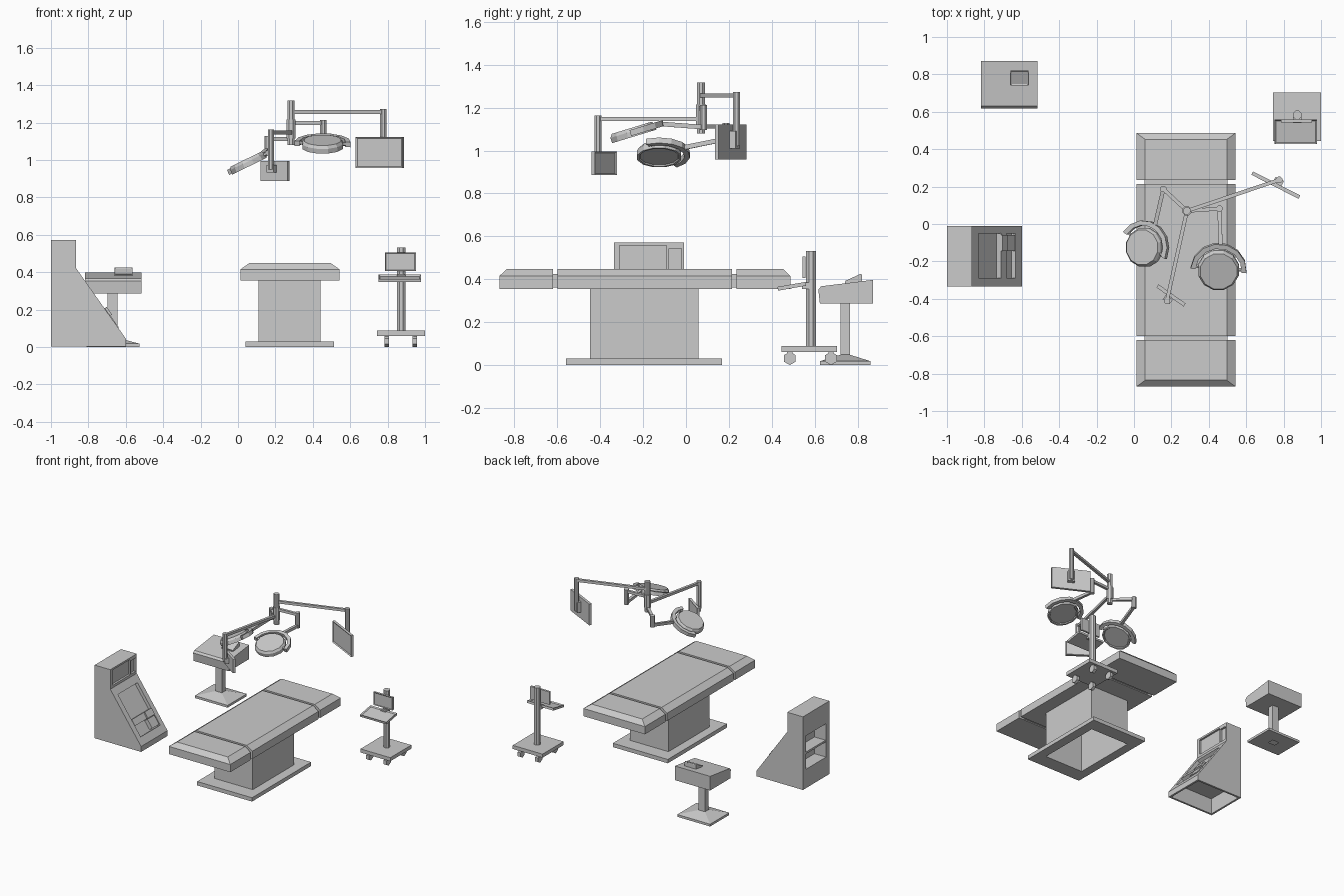
import bpy, bmesh
from math import sin, cos, pi, radians, atan2
from mathutils import Vector, Matrix, Euler

if "Cube" in bpy.data.objects:
    bpy.data.objects.remove(bpy.data.objects["Cube"])


def finish(name, bm, mat=None):
    bmesh.ops.recalc_face_normals(bm, faces=bm.faces)
    me = bpy.data.meshes.new(name)
    bm.to_mesh(me)
    bm.free()
    ob = bpy.data.objects.new(name, me)
    bpy.context.collection.objects.link(ob)
    if mat:
        ob.matrix_world = mat
    return ob


def loft(name, rings, bottom=True, top=True, loop=False, mat=None):
    """Skin a list of equal-length point rings."""
    bm = bmesh.new()
    vs = [[bm.verts.new(p) for p in r] for r in rings]
    n = len(vs[0])
    pairs = list(zip(vs, vs[1:])) + ([(vs[-1], vs[0])] if loop else [])
    for a, b in pairs:
        for i in range(n):
            j = (i + 1) % n
            bm.faces.new((a[i], a[j], b[j], b[i]))
    if bottom and not loop:
        bm.faces.new(vs[0])
    if top and not loop:
        bm.faces.new(vs[-1])
    return finish(name, bm, mat)


def rect(x0, x1, y0, y1, z):
    return [(x0, y0, z), (x1, y0, z), (x1, y1, z), (x0, y1, z)]


def prism(name, pts, axis, a, b):
    """Extrude a 2D profile along x or y."""
    put = (lambda p, t: (t, p[0], p[1])) if axis == 'x' else (lambda p, t: (p[0], t, p[1]))
    return loft(name, [[put(p, t) for p in pts] for t in (a, b)])


def box(name, loc, size, rot=(0, 0, 0), recess=None, rim=0.012, depth=0.006):
    """Box; optional recessed face given by its local normal."""
    bm = bmesh.new()
    bmesh.ops.create_cube(bm, size=1)
    bmesh.ops.scale(bm, vec=size, verts=bm.verts)
    if recess:
        bm.normal_update()
        f = max(bm.faces, key=lambda f: f.normal.dot(Vector(recess)))
        bmesh.ops.inset_region(bm, faces=[f], thickness=rim)
        bmesh.ops.translate(bm, vec=-Vector(recess) * depth, verts=f.verts)
    return finish(name, bm, Matrix.Translation(loc) @ Euler(rot).to_matrix().to_4x4())


def span(name, x, y, z):
    return box(name, [(v[0] + v[1]) / 2 for v in (x, y, z)], [v[1] - v[0] for v in (x, y, z)])


def bar(name, p, q, r, sides=4):
    """Straight bar with a regular cross-section from p to q."""
    p, q = Vector(p), Vector(q)
    d = q - p
    m = Matrix.Translation(p) @ d.to_track_quat('Z', 'Y').to_matrix().to_4x4()
    ring = [(r * cos(2 * pi * (i + .5) / sides), r * sin(2 * pi * (i + .5) / sides)) for i in range(sides)]
    return loft(name, [[(x, y, z) for x, y in ring] for z in (0, d.length)], mat=m)


def cut(ob, cutter):
    mod = ob.modifiers.new("cut", 'BOOLEAN')
    mod.operation, mod.solver, mod.object = 'DIFFERENCE', 'EXACT', cutter
    bpy.context.view_layer.objects.active = ob
    bpy.ops.object.modifier_apply(modifier=mod.name)
    bpy.data.objects.remove(cutter)


# Operating table: three padded sections, joints, hollow pedestal and base
for name, y0, y1, i0, i1 in (("table_foot_section", -.87, -.62, .035, 0),
                             ("table_middle_section", -.60, .215, 0, 0),
                             ("table_head_section", .235, .487, 0, .035)):
    loft(name, [rect(.013, .543, y0, y1, .355), rect(.013, .543, y0, y1, .415),
                rect(.06, .496, y0 + i0, y1 - i1, .448)])
for i, y in enumerate((-.61, .225)):
    span(f"table_joint_{i}", (.055, .50), (y - .012, y + .012), (.362, .425))
ped = (.11, .44, -.447, .058)
out = (.04, .513, -.56, .167)
loft("table_base", [rect(*ped, 0), rect(*out, 0), rect(*out, .03), rect(*ped, .03)], loop=True)
loft("table_pedestal", [rect(*ped, .03), rect(*ped, .356)], bottom=False)

# Console cabinet with sloping desk
Y0, Y1 = -.335, -.01
con = prism("console_cabinet", [(-1, .003), (-.6, .003), (-.6, .045), (-.865, .42), (-.865, .572), (-1, .572)],
            'y', Y0, Y1)
slope = atan2(.375, .265)
nrm = Vector((sin(slope), 0, cos(slope)))


def on_slope(name, t0, t1, y0, y1, low, high):
    t = (t0 + t1) / 2
    c = Vector((-.865 + .265 * t, (y0 + y1) / 2, .42 - .375 * t)) + nrm * (low + high) / 2
    return box(name, c, ((t1 - t0) * .459, y1 - y0, high - low), (0, slope, 0))


cut(con, on_slope("desk_cutter", .13, .87, -.29, -.05, -.025, .05))
cut(con, span("screen_cutter", (-.88, -.8), (-.31, -.09), (.44, .558)))
cut(con, span("slot_cutter", (-.88, -.8), (-.08, -.022), (.44, .544)))
cut(con, span("alcove_cutter", (-1.1, -.9), (Y0 + .04, Y1 - .04), (.15, .41)))
cut(con, prism("hollow_cutter", [(-.985, -.05), (-.615, -.05), (-.615, .02), (-.73, .125), (-.985, .125)],
               'y', Y0 + .015, Y1 - .015))
span("console_shelf", (-.995, -.895), (Y0 + .035, Y1 - .035), (.265, .28))
on_slope("console_ledge", .57, .68, -.291, -.049, -.03, .003)
on_slope("console_ledge_lip", .57, .68, -.145, -.06, 0, .014)
on_slope("console_keypad", .69, .85, -.145, -.06, -.03, .004)

# Instrument stand: hollow post on a sloped foot, wedge tray, small display
foot = (-.81, -.527, .625, .86)
post = (-.698, -.643, .72, .764)
loft("stand_foot_and_post", [rect(*post, 0), rect(*foot, 0), rect(*foot, .018), rect(*post, .048), rect(*post, .29)],
     bottom=False, top=False)
prism("stand_tray", [(.624, .287), (.872, .287), (.872, .397), (.63, .367), (.617, .352)], 'x', -.818, -.515)
prism("stand_display", [(.742, .375), (.82, .375), (.82, .422), (.742, .386)], 'x', -.66, -.563)
a = atan2(.036, .078)
box("stand_display_screen", (-.6115, .78, .405), (.097, .082, .008), (a, 0, 0), (0, 0, 1), .009, .004)

# Wheeled cart: platform, casters, post, tray and monitor
span("cart_platform", (.743, 1), (.445, .703), (.06, .088))
for i, x in enumerate((.795, .946)):
    for j, y in enumerate((.484, .676)):
        bar(f"cart_wheel_{i}{j}", (x - .012, y, .031), (x + .012, y, .031), .031, 6)
        span(f"cart_wheel_mount_{i}{j}", (x - .008, x + .008), (y - .012, y + .012), (.035, .062))
bar("cart_post", (.873, .583, .085), (.873, .583, .532), .025, 8)
box("cart_tray", (.865, .493, .367), (.226, .132, .018), (radians(10), 0, 0), (0, 0, 1), .012, .008)
span("cart_tray_bracket", (.85, .895), (.54, .575), (.355, .385))
box("cart_monitor", (.868, .55, .455), (.165, .016, .1), (0, 0, 0), (0, -1, 0), .008, .004)

# Overhead column
cx, cy = .283, .07
bar("ceiling_column", (cx, cy, 1.08), (cx, cy, 1.317), .021, 8)
bar("ceiling_column_collar", (cx, cy, 1.115), (cx, cy, 1.215), .026, 8)


# Arms with a vertical drop at the end
def drop_arm(name, x, y, z, low):
    bar(name + "_beam", (cx, cy, z), (x, y, z), .014)
    bar(name + "_drop", (x, y, low), (x, y, z + .016), .018, 8)


drop_arm("large_screen_arm", .777, .236, 1.256, 1.02)
drop_arm("small_screen_arm", .176, -.41, 1.147, .95)
box("large_screen_mount", (.773, .228, 1.05), (.05, .03, .08), (0, 0, radians(-27)))
box("large_screen", (.758, .208, 1.04), (.283, .02, .165), (0, 0, radians(-27)), (0, -1, 0))
box("small_screen_mount", (.18, -.404, .953), (.045, .03, .04), (0, 0, radians(-35)))
box("small_screen", (.198, -.382, .941), (.178, .02, .108), (0, 0, radians(-35)), (0, 1, 0), .01)


# Surgical lamps: faceted head held in a C-shaped yoke
def lamp(name, centre, rot, radius, start, end, elbow, z_arm, low):
    m = Matrix.Translation(centre) @ Euler(rot).to_matrix().to_4x4()
    prof = ((radius * .86, -.014), (radius * .9, -.02), (radius, -.02), (radius, .006), (radius * .9, .022))
    loft(name + "_head", [[(r * cos(pi * (i + .5) / 6), r * sin(pi * (i + .5) / 6), z) for i in range(12)]
                          for r, z in prof], mat=m)
    ri, ro, h = radius + .012, radius + .038, .014
    rings = []
    for k in range(8):
        t = radians(start + (end - start) * k / 7)
        rings.append([(r * cos(t), r * sin(t), z) for r, z in ((ri, -h), (ro, -h), (ro, h), (ri, h))])
    loft(name + "_yoke", rings, mat=m)
    for i, t in enumerate((start + 6, end - 6)):
        c, s = cos(radians(t)), sin(radians(t))
        bar(f"{name}_pivot_{i}", m @ Vector((c * radius * .9, s * radius * .9, 0)),
            m @ Vector((c * (ri + .01), s * (ri + .01), 0)), .01, 6)
    drop_arm(name + "_arm", *elbow, z_arm, low)
    t = radians((start + end) / 2)
    tip = m @ Vector((cos(t) * (ri + .01), sin(t) * (ri + .01), 0))
    bar(name + "_link", (*elbow, low + .014), tip, .015)


lamp("right_lamp", (.452, -.247, 1.085), (radians(17), 0, 0), .112, -5, 175, (.456, .082), 1.197, 1.095)
lamp("left_lamp", (.053, -.125, .985), (0, radians(-26), 0), .106, -25, 145, (.157, .187), 1.112, 1.04)
